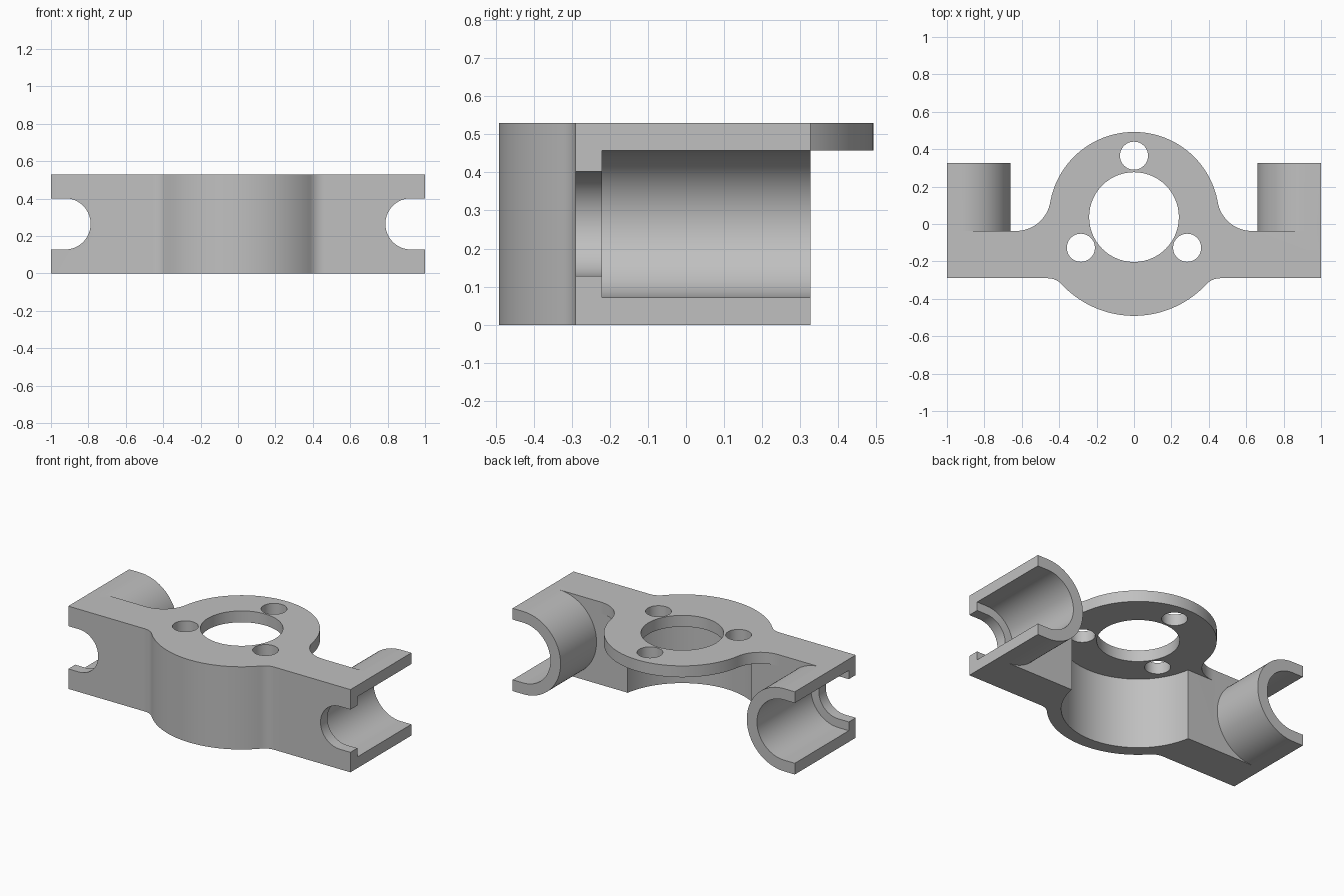
import bpy, bmesh, math

cube = bpy.data.objects.get("Cube")
if cube:
    bpy.data.objects.remove(cube, do_unlink=True)

# Main dimensions
HEIGHT = 0.53
PLATE_Z = 0.457       # underside of the round mounting plate
CY = 0.037            # centre of the round mount
R_FRONT, R_BACK, R_POCKET = 0.528, 0.455, 0.445
ARM_FRONT, ARM_BACK = -0.29, -0.037
PIPE_X, PIPE_Z = 0.925, HEIGHT / 2
PIPE_END = 0.327

grey = bpy.data.materials.new("plain grey")
grey.use_nodes = True
colour = (0.53, 0.53, 0.53, 1)
grey.diffuse_color = colour
grey.node_tree.nodes["Principled BSDF"].inputs["Base Color"].default_value = colour


def arc(cx, cy, r, start, end, n=24):
    angles = [math.radians(start + (end - start) * i / n) for i in range(n + 1)]
    return [(cx + r * math.cos(a), cy + r * math.sin(a)) for a in angles]


def prism(name, points, low, high, axis="z"):
    """Extrude a closed profile along z (x, y points) or y (x, z points)."""
    clean = [p for i, p in enumerate(points) if math.dist(p, points[i - 1]) > 1e-5]
    bm = bmesh.new()
    place = (lambda p, t: (p[0], p[1], t)) if axis == "z" else (lambda p, t: (p[0], t, p[1]))
    rings = [[bm.verts.new(place(p, t)) for p in clean] for t in (low, high)]
    for ring in rings:
        bm.faces.new(ring)
    for i in range(len(clean)):
        bm.faces.new((rings[0][i - 1], rings[0][i], rings[1][i], rings[1][i - 1]))
    bmesh.ops.recalc_face_normals(bm, faces=bm.faces)
    mesh = bpy.data.meshes.new(name)
    bm.to_mesh(mesh)
    bm.free()
    mesh.materials.append(grey)
    obj = bpy.data.objects.new(name, mesh)
    bpy.context.collection.objects.link(obj)
    return obj


def combine(target, tool, operation):
    mod = target.modifiers.new(operation, "BOOLEAN")
    mod.operation, mod.solver, mod.object = operation, "EXACT", tool
    bpy.ops.object.select_all(action="DESELECT")
    bpy.context.view_layer.objects.active = target
    target.select_set(True)
    bpy.ops.object.modifier_apply(modifier=mod.name)
    bpy.data.objects.remove(tool, do_unlink=True)


def d_profile(side, r, end_x):
    """Half circle with straight sides running out to end_x."""
    pts = arc(PIPE_X, PIPE_Z, r, 90, 270, 40)
    pts += [(end_x, PIPE_Z - r), (end_x, PIPE_Z + r)]
    return [(side * x, z) for x, z in pts]


# Outline of the body: right half, then mirrored
rf, rb = 0.1, 0.185
front_y, back_y = ARM_FRONT - rf, ARM_BACK + rb
front_x = math.sqrt((R_FRONT + rf) ** 2 - (front_y - CY) ** 2)
back_x = math.sqrt((R_BACK + rb) ** 2 - (back_y - CY) ** 2)
front_a = math.degrees(math.atan2(front_y - CY, front_x))
back_a = math.degrees(math.atan2(back_y - CY, back_x))
half = arc(0, CY, R_FRONT, -90, front_a)
half += arc(front_x, front_y, rf, front_a + 180, 90, 12)
half += [(1, ARM_FRONT), (1, ARM_BACK)]
half += arc(back_x, back_y, rb, -90, back_a - 180, 16)
half += arc(0, CY, R_BACK, back_a, 90, 32)
outline = half + [(-x, y) for x, y in reversed(half[1:-1])]
body = prism("bracket_body", outline, 0, HEIGHT)

# Round pocket under the plate, open to the back
dip = math.degrees(math.asin((CY - ARM_BACK) / R_POCKET))
pocket = arc(0, CY, R_POCKET, 180 + dip, 360 - dip, 56)
pocket += [(0.65, ARM_BACK), (0.65, 0.7), (-0.65, 0.7), (-0.65, ARM_BACK)]
combine(body, prism("pocket_cutter", pocket, -0.1, PLATE_Z), "DIFFERENCE")

# Half pipes at the arm ends, each with a wide bore and a narrow front slot
for side in (1, -1):
    pipe = prism("half_pipe", d_profile(side, HEIGHT / 2, 1), -0.15, PIPE_END, "y")
    combine(body, pipe, "UNION")
    bore = prism("bore_cutter", d_profile(side, 0.193, 1.2), -0.22, 0.5, "y")
    combine(body, bore, "DIFFERENCE")
    slot = prism("slot_cutter", d_profile(side, 0.137, 1.2), -0.5, -0.1, "y")
    combine(body, slot, "DIFFERENCE")

# Centre opening and three screw holes through the plate
holes = [(0, CY, 0.24)]
for angle in (90, 210, 330):
    a = math.radians(angle)
    holes.append((0.328 * math.cos(a), CY + 0.328 * math.sin(a), 0.075))
for x, y, r in holes:
    cutter = prism("hole_cutter", arc(x, y, r, 0, 360, 56), 0.4, 0.7)
    combine(body, cutter, "DIFFERENCE")

bpy.ops.object.select_all(action="DESELECT")
body.select_set(True)
bpy.context.view_layer.objects.active = body
bpy.ops.object.shade_smooth_by_angle(angle=math.radians(30))
